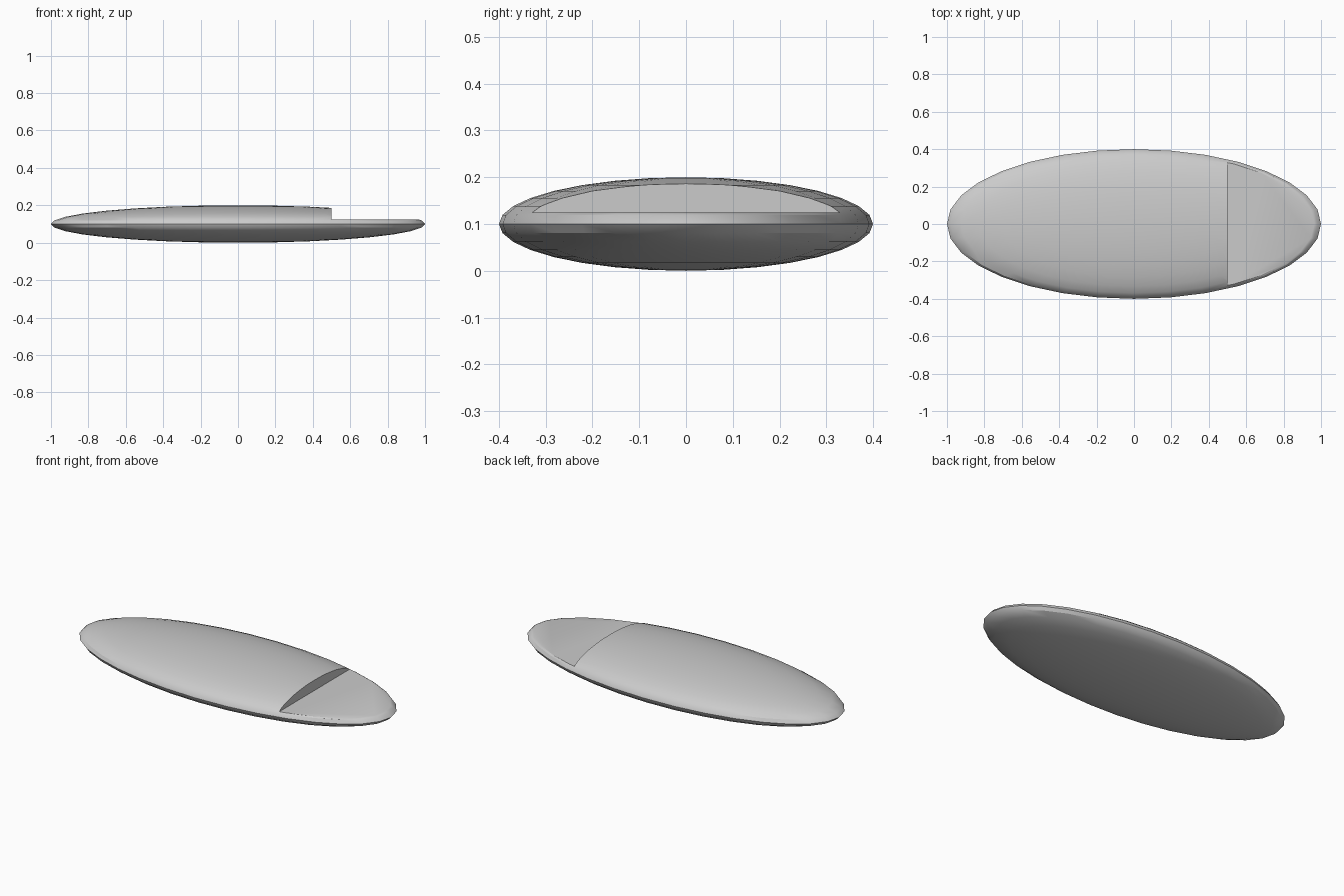
import bpy
import math

if "Cube" in bpy.data.objects:
    bpy.data.objects.remove(bpy.data.objects["Cube"])

# Flattened ellipsoid body
bpy.ops.mesh.primitive_uv_sphere_add(segments=32, ring_count=16, radius=1, location=(0, 0, 0.1))
body = bpy.context.object
body.name = "hull"
body.scale = (1, 0.4, 0.1)
bpy.ops.object.transform_apply(location=True, rotation=False, scale=True)

# Box that cuts the step at the +x end
x0, z0, size = 0.5, 0.125, 1.0
bpy.ops.mesh.primitive_cube_add(size=size, location=(x0 + size / 2, 0, z0 + size / 2))
cutter = bpy.context.object
cutter.name = "step_cutter"
cutter.hide_render = True

# Cut the step
bpy.ops.object.select_all(action='DESELECT')
body.select_set(True)
bpy.context.view_layer.objects.active = body
cut = body.modifiers.new("step", 'BOOLEAN')
cut.operation = 'DIFFERENCE'
cut.solver = 'EXACT'
cut.object = cutter
bpy.ops.object.modifier_apply(modifier=cut.name)
bpy.data.objects.remove(cutter, do_unlink=True)

# Smooth surface with crisp step and rim edges
bpy.ops.object.shade_smooth_by_angle(angle=math.radians(30))
